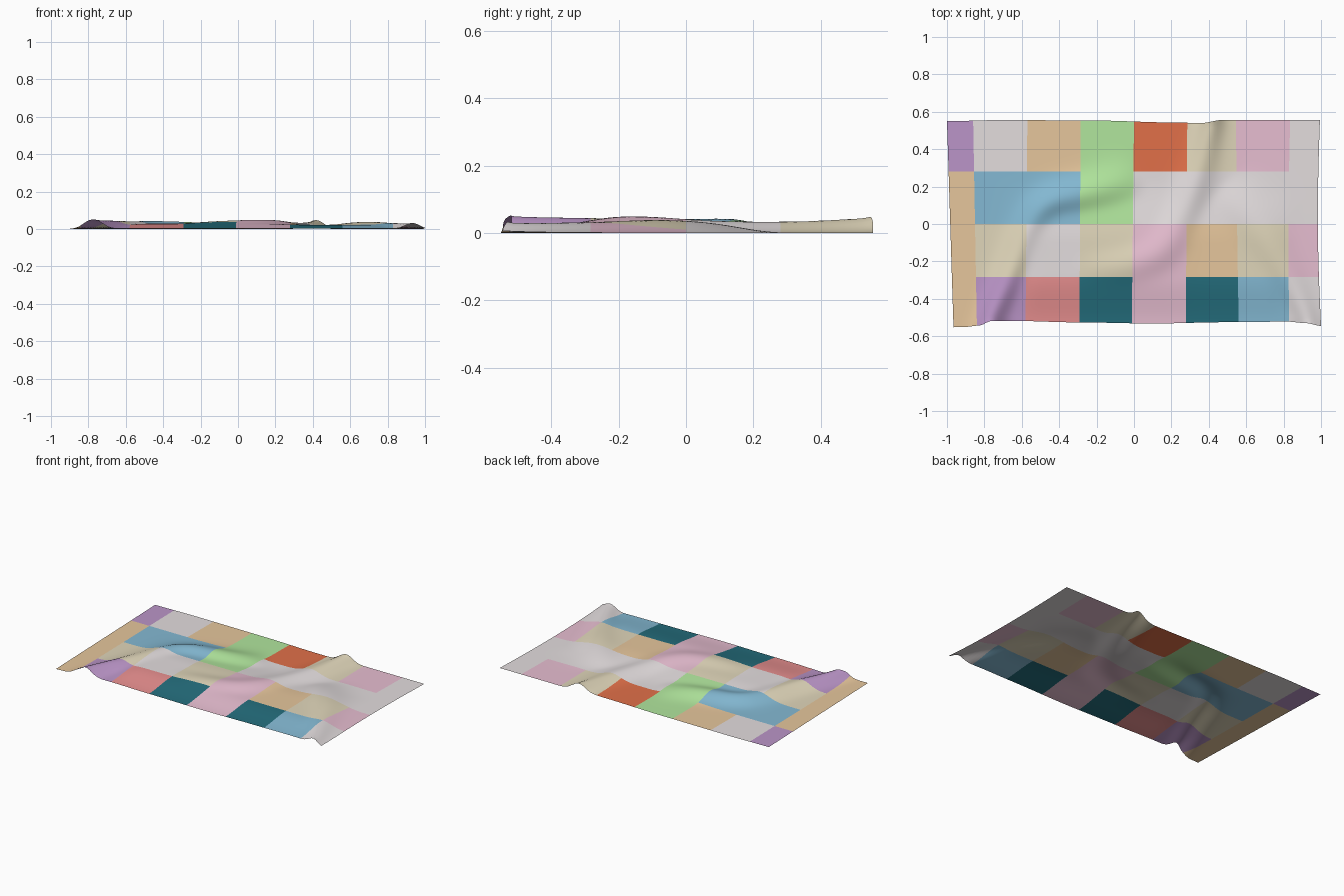
import bpy, bmesh, math
from mathutils import Vector

if "Cube" in bpy.data.objects:
    bpy.data.objects.remove(bpy.data.objects["Cube"])

# Patch colours (sRGB 0-255, converted to linear)
COLOURS = {
    "purple": (187, 149, 200), "grey": (227, 221, 222), "tan": (230, 198, 156),
    "green": (177, 230, 157), "orange": (225, 112, 73), "beige": (224, 214, 186),
    "pink": (231, 190, 209), "blue": (132, 185, 211), "salmon": (231, 143, 143),
    "teal": (36, 109, 124),
}


def linear(c):
    c /= 255
    return ((c + 0.055) / 1.055) ** 2.4


# Patchwork layout, front row first
ROWS = [
    "tan purple salmon teal pink teal blue grey".split(),
    "tan beige grey beige pink tan beige pink".split(),
    "tan blue blue green grey grey grey grey".split(),
    "purple grey tan green orange beige pink grey".split(),
]
# Column seams at the back and front edges
BACK_X = [-1.0, -0.86, -0.57, -0.285, 0.0, 0.285, 0.545, 0.835, 0.994]
FRONT_X = [-0.965, -0.84, -0.58, -0.292, -0.012, 0.277, 0.56, 0.83, 1.0]
# Slightly pulled-in outline of front and back edges: (x, y)
FRONT_Y = [(-1, -.553), (-.9, -.55), (-.83, -.543), (-.76, -.518), (-.65, -.518),
           (-.3, -.526), (.1, -.532), (.5, -.525), (.82, -.522), (.92, -.53), (1, -.545)]
BACK_Y = [(-1, .55), (-.7, .556), (-.2, .553), (.2, .543), (.36, .54), (.47, .556), (1, .556)]

# Cloth wrinkles as ridge paths: (x, y, height, half width)
WRINKLES = [
    [(.43, .62, .055, .055), (.405, .5, .043, .06), (.36, .3, .033, .075), (.27, .06, .036, .09),
     (.17, -.14, .048, .12), (.0, -.22, .044, .12), (-.2, -.24, .032, .11), (-.4, -.24, .0, .1)],
    [(-.80, -.6, .055, .055), (-.75, -.46, .049, .06), (-.65, -.25, .045, .075),
     (-.57, -.02, .039, .08), (-.47, .12, .045, .08), (-.25, .16, .038, .09),
     (-.08, .21, .025, .1), (.04, .27, .0, .1)],
    [(.95, -.6, .034, .045), (.91, -.45, .031, .055), (.82, -.28, .032, .09),
     (.68, -.04, .038, .13), (.56, .09, .028, .14), (.46, .2, .0, .12)],
]


def lookup(table, x):
    for (x0, y0), (x1, y1) in zip(table, table[1:]):
        if x <= x1:
            t = max(0, (x - x0) / (x1 - x0))
            t = t * t * (3 - 2 * t)
            return y0 + (y1 - y0) * t
    return table[-1][1]


def rounded(path, times=2):
    # Corner cutting turns the path into a soft curve
    pts = [Vector(p) for p in path]
    for _ in range(times):
        new = [pts[0]]
        for a, b in zip(pts, pts[1:]):
            new += [a.lerp(b, 0.25), a.lerp(b, 0.75)]
        pts = new + [pts[-1]]
    return [tuple(p) for p in pts]


PATHS = [rounded(w) for w in WRINKLES]

# Broad swell that lifts the cloth between the wrinkles
SWELL_X = [(-.75, 0), (-.5, 1), (.1, 1), (.4, .8), (.7, .8), (.92, 0)]
SWELL_Y = [(-.54, .1), (-.29, 1), (-.1, 1), (.25, 0)]


def height(x, y):
    total = (0.028 * lookup(SWELL_X, x) * lookup(SWELL_Y, y)) ** 3
    for path in PATHS:
        best = (9, 0, 1)
        for (ax, ay, ah, aw), (bx, by, bh, bw) in zip(path, path[1:]):
            dx, dy = bx - ax, by - ay
            t = ((x - ax) * dx + (y - ay) * dy) / (dx * dx + dy * dy)
            t = min(1, max(0, t))
            d = (x - ax - t * dx) ** 2 + (y - ay - t * dy) ** 2
            if d < best[0]:
                best = (d, ah + t * (bh - ah), aw + t * (bw - aw))
        d, h, w = best
        total += (h * math.exp(-d / (w * w))) ** 3
    return total ** (1 / 3)


# Grid parameters: sixteen cells across each patch, fewer in the end columns
us = [c + i / n for c in range(8) for n in [10 if c in (0, 7) else 16] for i in range(n)] + [8]
vs = [r + i / 16 for r in range(4) for i in range(16)] + [4]


def point(u, v):
    c = min(int(u), 7)
    f = u - c
    back = BACK_X[c] + f * (BACK_X[c + 1] - BACK_X[c])
    front = FRONT_X[c] + f * (FRONT_X[c + 1] - FRONT_X[c])
    x = front + (back - front) * v / 4
    x -= 0.014 * max(0, x) ** 4 * math.sin(math.pi * v / 4)
    seams = [lookup(FRONT_Y, x), -.283, 0, .281, lookup(BACK_Y, x)]
    r = min(int(v), 3)
    y = seams[r] + (v - r) * (seams[r + 1] - seams[r])
    return x, y, height(x, y)


# Patchwork blanket: a single sheet of cloth
bm = bmesh.new()
grid = [[bm.verts.new(point(u, v)) for u in us] for v in vs]
names = list(COLOURS)
for j in range(len(vs) - 1):
    for i in range(len(us) - 1):
        face = bm.faces.new((grid[j][i], grid[j][i + 1], grid[j + 1][i + 1], grid[j + 1][i]))
        face.material_index = names.index(ROWS[int(vs[j])][int(us[i])])
        face.smooth = True
# Relax the folds a little
for _ in range(3):
    bmesh.ops.smooth_vert(bm, verts=[v for v in bm.verts if not v.is_boundary],
                          factor=0.5, use_axis_z=True)
low = min(v.co.z for v in bm.verts)
for v in bm.verts:
    v.co.z -= low

mesh = bpy.data.meshes.new("patchwork_blanket")
bm.to_mesh(mesh)
bm.free()
for name, rgb in COLOURS.items():
    mat = bpy.data.materials.new(name)
    mat.diffuse_color = (*map(linear, rgb), 1)
    mat.use_nodes = True
    mat.node_tree.nodes["Principled BSDF"].inputs["Base Color"].default_value = mat.diffuse_color
    mesh.materials.append(mat)
blanket = bpy.data.objects.new("patchwork_blanket", mesh)
bpy.context.collection.objects.link(blanket)
